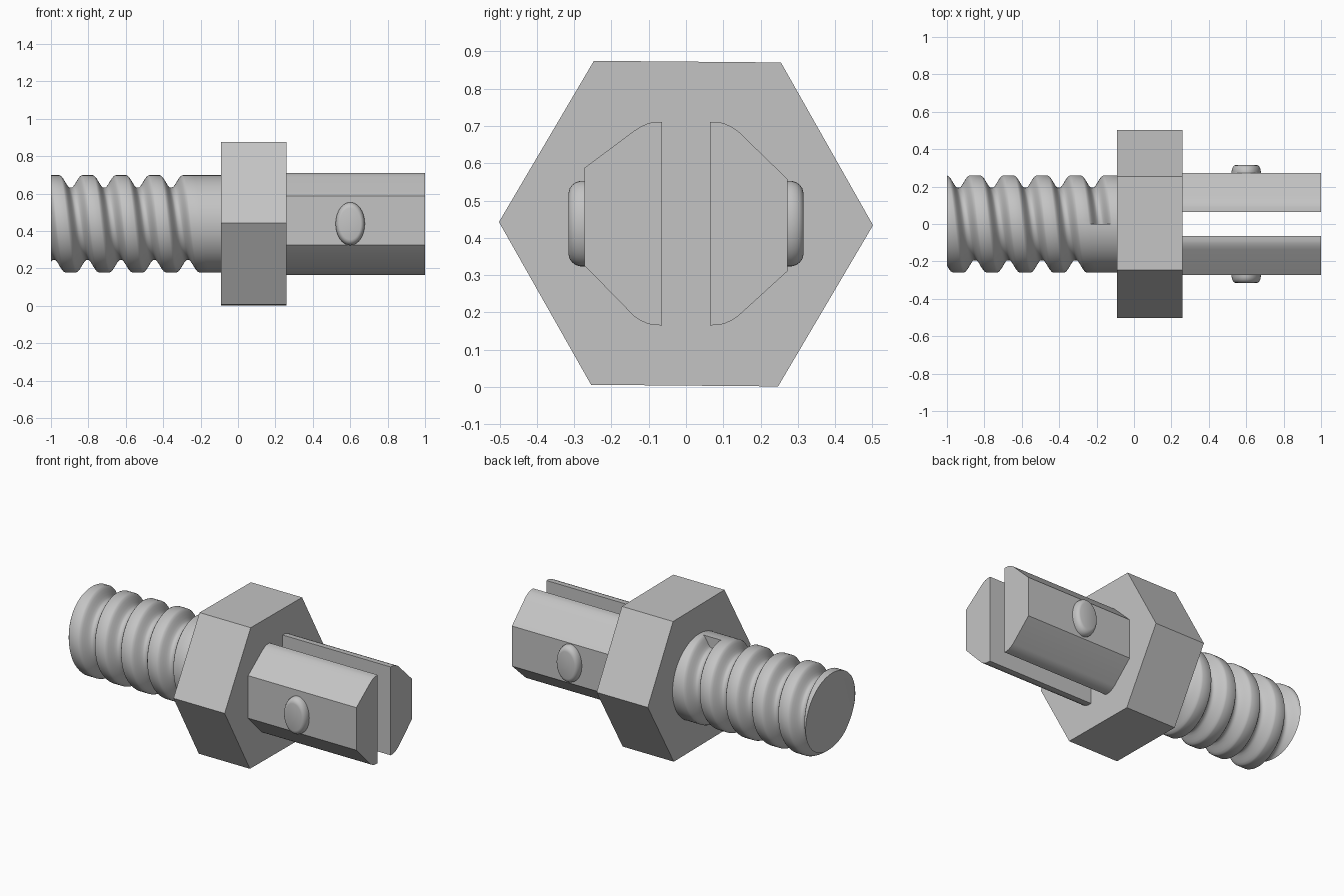
import bpy, bmesh, math

cube = bpy.data.objects.get("Cube")
if cube:
    bpy.data.objects.remove(cube, do_unlink=True)

AXIS_Z = 0.438

steel = bpy.data.materials.new("light grey metal")
steel.use_nodes = True
steel.diffuse_color = (0.55, 0.55, 0.55, 1)
steel.node_tree.nodes["Principled BSDF"].inputs["Base Color"].default_value = (0.55, 0.55, 0.55, 1)


def finish(bm, name, smooth=None):
    """Turn a bmesh into a named object, shaded smooth below the given angle."""
    bmesh.ops.recalc_face_normals(bm, faces=bm.faces)
    mesh = bpy.data.meshes.new(name)
    bm.to_mesh(mesh)
    bm.free()
    mesh.materials.append(steel)
    obj = bpy.data.objects.new(name, mesh)
    bpy.context.collection.objects.link(obj)
    if smooth:
        bpy.ops.object.select_all(action='DESELECT')
        bpy.context.view_layer.objects.active = obj
        obj.select_set(True)
        bpy.ops.object.shade_smooth_by_angle(angle=math.radians(smooth))
    return obj


def prism(name, outline, x0, x1, smooth=None):
    """Extrude a (y, z) outline along x."""
    bm = bmesh.new()
    a = [bm.verts.new((x0, y, z)) for y, z in outline]
    b = [bm.verts.new((x1, y, z)) for y, z in outline]
    bm.faces.new(a)
    bm.faces.new(b)
    n = len(outline)
    for i in range(n):
        j = (i + 1) % n
        bm.faces.new((a[i], a[j], b[j], b[i]))
    return finish(bm, name, smooth)


# Hexagonal collar, turned very slightly about the shaft
hexagon = []
for i in range(6):
    a = math.radians(60 * i - 0.5)
    hexagon.append((0.502 * math.cos(a), AXIS_Z + 0.502 * math.sin(a)))
prism("hex_collar", hexagon, -0.09, 0.26)

# Threaded shaft: a cylinder with a helical groove that stops abruptly
PITCH, RADIUS, DEPTH = 0.179, 0.26, 0.066
START, END, GROOVE_END = -1.0, -0.08, -0.1785
SEGMENTS, HALF_WIDTH, FLOOR = 96, 0.062, 0.006


def groove_radius(x, turn):
    last = GROOVE_END + PITCH * (turn - 1)
    m = max(0, round((last - x) / PITCH))
    s = abs(x - (last - m * PITCH))
    k = min(1, max(0, (HALF_WIDTH - s) / (HALF_WIDTH - FLOOR)))
    return RADIUS - DEPTH * k * k * (3 - 2 * k)


offsets = [HALF_WIDTH * i / 7 for i in range(-7, 8)]
bm = bmesh.new()
rows = []
for j in range(SEGMENTS + 1):
    turn = j / SEGMENTS
    t = turn * math.tau
    xs = [START]
    for m in range(6, -2, -1):
        centre = GROOVE_END + PITCH * (turn - 1 - m)
        xs += [min(END, max(START, centre + o)) for o in offsets]
    xs.append(END)
    row = []
    for x in xs:
        r = groove_radius(x, turn)
        row.append(bm.verts.new((x, -r * math.sin(t), AXIS_Z + r * math.cos(t))))
    rows.append(row)
for r0, r1 in zip(rows, rows[1:]):
    for i in range(len(r0) - 1):
        bm.faces.new((r0[i], r0[i + 1], r1[i + 1], r1[i]))
bmesh.ops.remove_doubles(bm, verts=bm.verts, dist=0.0002)
bmesh.ops.holes_fill(bm, edges=[e for e in bm.edges if e.is_boundary], sides=0)
finish(bm, "threaded_shaft", 40)

# Two split prongs, each with a rounded crown, bevels and a flat outer side
crown = [(0.064, 0.273), (0.09, 0.272), (0.105, 0.268), (0.122, 0.26), (0.138, 0.25)]
for side, label, low, high in ((1, "back", 0.31, 0.558), (-1, "front", 0.325, 0.588)):
    outline = [(side * y, AXIS_Z + h) for y, h in crown]
    outline += [(side * 0.272, high), (side * 0.272, low)]
    outline += [(side * y, AXIS_Z - h) for y, h in reversed(crown)]
    prism(label + "_prong", outline, 0.25, 1.0, 30)

# Oval locking buttons on the outer sides of the prongs
dome = [(1, 0.26), (1, 0.282), (0.97, 0.295), (0.91, 0.305), (0.83, 0.312), (0.73, 0.315)]
for side, label in ((1, "back"), (-1, "front")):
    bm = bmesh.new()
    rings = []
    for scale, y in dome:
        ring = []
        for i in range(40):
            a = math.tau * i / 40
            ring.append(bm.verts.new((0.6 + 0.078 * scale * math.cos(a), side * y,
                                      AXIS_Z + 0.115 * scale * math.sin(a))))
        rings.append(ring)
    for r0, r1 in zip(rings, rings[1:]):
        for i in range(40):
            j = (i + 1) % 40
            bm.faces.new((r0[i], r0[j], r1[j], r1[i]))
    bm.faces.new(rings[0])
    bm.faces.new(rings[-1])
    finish(bm, label + "_button", 40)
